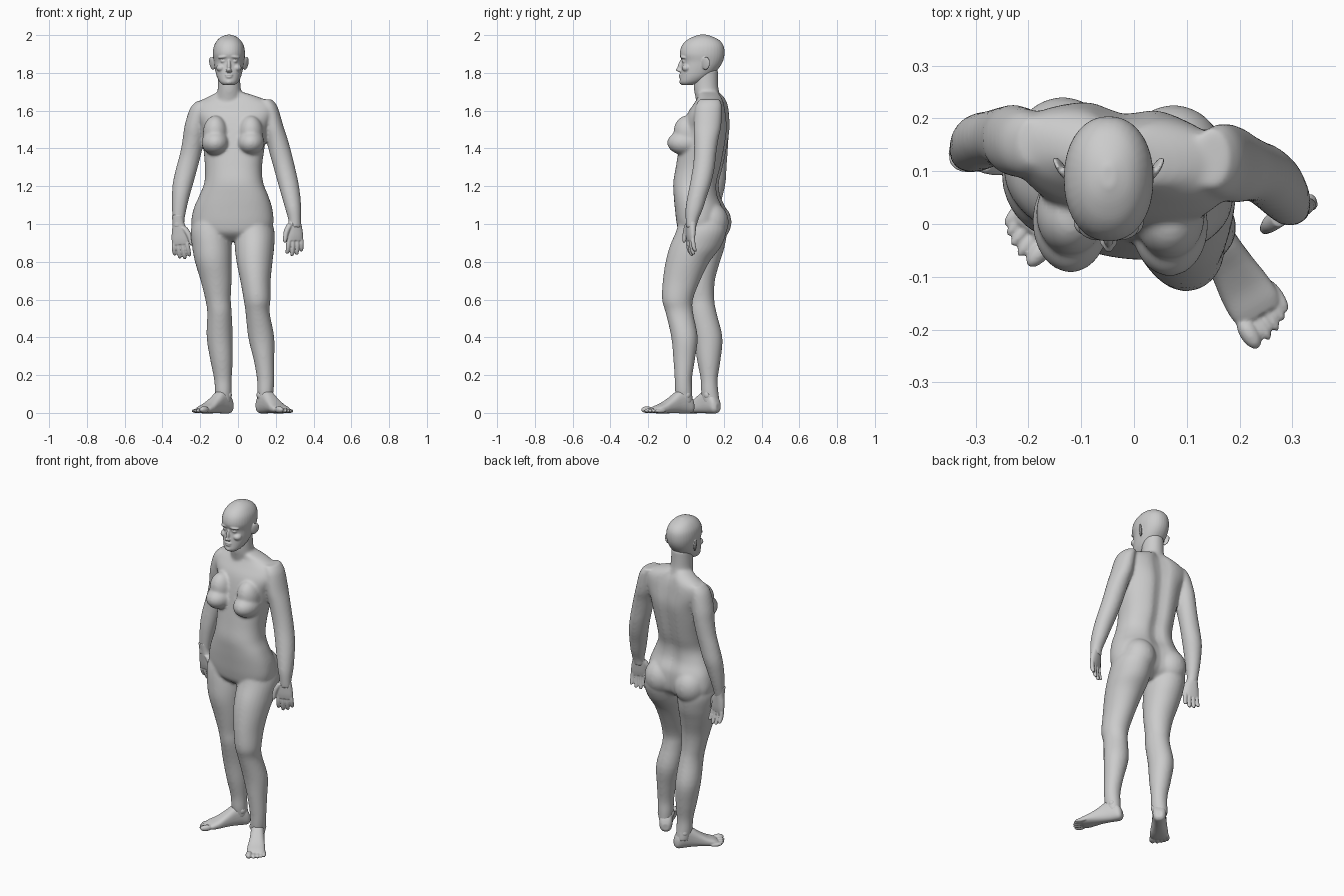
import bpy, bmesh
from math import cos, sin, pi, exp, radians, copysign
from mathutils import Matrix, Vector, Euler

I = Matrix.Identity(4)


def loft(bm, rows, mat=I, n=28, p=1.0, skew=0.0, groove=0.0):
    """Closed skin through rows of (height, x0, x1, y0, y1), smoothly interpolated."""
    rows = [Vector(r) for r in rows]
    pts = []
    for i in range(len(rows) - 1):
        a, b, c, d = rows[max(i - 1, 0)], rows[i], rows[i + 1], rows[min(i + 2, len(rows) - 1)]
        for k in range(4):
            t = k / 4
            pts.append(0.5 * (2 * b + (c - a) * t + (2 * a - 5 * b + 4 * c - d) * t * t
                              + (3 * b - a - 3 * c + d) * t ** 3))
    pts.append(rows[-1])
    rings = []
    for z, x0, x1, y0, y1 in pts:
        ring = []
        for j in range(n):
            c, s = cos(2 * pi * j / n), sin(2 * pi * j / n)
            x = (x1 - x0) / 2 * copysign(abs(c) ** p, c)
            y = (y1 - y0) / 2 * copysign(abs(s) ** p, s) + skew * x
            y -= groove * max(0, s) * exp(-(c / 0.2) ** 2)
            ring.append(bm.verts.new(mat @ Vector(((x0 + x1) / 2 + x, (y0 + y1) / 2 + y, z))))
        rings.append(ring)
    for a, b in zip(rings, rings[1:]):
        for j in range(n):
            bm.faces.new((a[j], a[(j + 1) % n], b[(j + 1) % n], b[j]))
    bm.faces.new(rings[0])
    bm.faces.new(rings[-1])


def blob(bm, loc, rad, rot=(0, 0, 0), mat=I):
    m = Matrix.LocRotScale(Vector(loc), Euler([radians(a) for a in rot]), Vector(rad))
    bmesh.ops.create_uvsphere(bm, u_segments=24, v_segments=16, radius=1, matrix=mat @ m)


def finish(bm, name, voxel, smooth):
    """Fuse the overlapping volumes into one smooth skin."""
    bmesh.ops.recalc_face_normals(bm, faces=bm.faces)
    me = bpy.data.meshes.new(name)
    bm.to_mesh(me)
    bm.free()
    ob = bpy.data.objects.new(name, me)
    bpy.context.collection.objects.link(ob)
    r = ob.modifiers.new("fuse", 'REMESH')
    r.mode, r.voxel_size, r.use_smooth_shade = 'VOXEL', voxel, True
    s = ob.modifiers.new("smooth", 'SMOOTH')
    s.factor, s.iterations = 0.5, smooth


# Body: torso, breasts, buttocks, neck, arms and legs
bm = bmesh.new()
loft(bm, [(.91, -.13, .07, .02, .15), (.95, -.22, .16, -.03, .20), (1.0, -.247, .187, -.045, .215),
          (1.08, -.235, .182, -.055, .21), (1.15, -.205, .16, -.062, .18), (1.22, -.178, .133, -.065, .175),
          (1.30, -.175, .127, -.052, .195), (1.40, -.183, .14, -.035, .215), (1.50, -.195, .155, -.015, .23),
          (1.58, -.23, .185, .01, .225), (1.635, -.225, .18, .045, .215), (1.67, -.165, .115, .065, .20),
          (1.70, -.105, .02, .065, .175)], n=48, p=.88, skew=-.12, groove=.022)
loft(bm, [(1.6, -.125, .03, .06, .19), (1.66, -.118, .025, .052, .185), (1.71, -.108, .016, .042, .173),
          (1.76, -.106, .012, .04, .17), (1.82, -.105, .01, .04, .17)])
for x, y in ((-.12, .005), (.068, -.002)):
    blob(bm, (x, y, 1.43), (.073, .098, .066))
    blob(bm, (x, y + .015, 1.48), (.066, .078, .095), (12, 0, 0))
for x, y in ((-.135, .145), (.075, .13)):
    blob(bm, (x, y, 1.01), (.094, .096, .105))
# Left arm, right arm
loft(bm, [(1.65, -.22, -.16, .11, .20), (1.61, -.255, -.15, .09, .215), (1.52, -.283, -.165, .09, .225),
          (1.45, -.293, -.178, .10, .225), (1.37, -.308, -.195, .11, .22), (1.30, -.327, -.213, .11, .215),
          (1.22, -.345, -.235, .103, .21), (1.15, -.35, -.255, .098, .195), (1.08, -.35, -.272, .098, .177),
          (1.02, -.347, -.283, .10, .16), (.98, -.347, -.283, .10, .15)])
loft(bm, [(1.66, .11, .18, .07, .18), (1.62, .12, .21, .05, .19), (1.52, .13, .24, .04, .187),
          (1.45, .148, .263, .042, .172), (1.37, .168, .285, .042, .16), (1.30, .188, .302, .036, .152),
          (1.22, .21, .32, .022, .135), (1.15, .23, .33, .008, .112), (1.08, .25, .335, -.003, .09),
          (1.02, .266, .334, -.002, .065), (.98, .266, .334, 0, .055)])
# Left leg, right leg
loft(bm, [(1.05, -.22, -.06, .0, .19), (.97, -.25, -.042, -.02, .215), (.88, -.243, -.033, -.03, .205),
          (.80, -.228, -.033, -.03, .18), (.70, -.198, -.034, -.012, .153), (.60, -.173, -.038, .005, .15),
          (.53, -.163, -.033, .012, .162), (.40, -.166, -.028, .04, .193), (.28, -.147, -.028, .058, .183),
          (.18, -.127, -.033, .077, .168), (.11, -.122, -.033, .08, .172), (.05, -.115, -.035, .09, .18)])
loft(bm, [(1.05, -.005, .16, -.03, .19), (.97, -.017, .192, -.05, .215), (.88, -.017, .192, -.087, .185),
          (.80, -.008, .183, -.108, .125), (.70, .012, .173, -.123, .075), (.60, .03, .172, -.127, .037),
          (.53, .04, .168, -.108, .038), (.40, .054, .192, -.078, .062), (.28, .083, .192, -.067, .047),
          (.18, .10, .192, -.06, .032), (.11, .102, .188, -.058, .034), (.05, .107, .178, -.05, .035)])
finish(bm, "body", .0075, 10)

# Head with brow, eyes, cheeks, nose, lips, chin and ears
bm = bmesh.new()
H = Matrix.Translation((-.048, 0, 0))
loft(bm, [(z, -w, w, a, b) for z, w, a, b in (
    (1.735, .028, -.02, .03), (1.75, .048, -.032, .08), (1.78, .064, -.03, .13), (1.82, .074, -.026, .17),
    (1.86, .08, -.022, .195), (1.90, .085, -.033, .204), (1.94, .08, -.024, .20), (1.97, .064, .0, .18),
    (1.99, .042, .035, .145), (2.002, .012, .07, .11))], H, n=36, p=.93)
for s in (-1, 1):
    blob(bm, (s * .032, -.014, 1.884), (.028, .016, .009), (0, s * 8, s * 22), H)
    blob(bm, (s * .03, -.004, 1.862), (.016, .018, .011), (0, 0, 0), H)
    blob(bm, (s * .042, .004, 1.826), (.025, .026, .02), (0, 0, 0), H)
    blob(bm, (s * .009, -.034, 1.812), (.008, .01, .008), (0, 0, 0), H)
    blob(bm, (s * .09, .105, 1.85), (.007, .025, .036), (-12, s * 8, s * -30 + 0), H)
blob(bm, (0, -.026, 1.838), (.010, .017, .036), (-14, 0, 0), H)
blob(bm, (0, -.041, 1.817), (.010, .013, .010), (0, 0, 0), H)
blob(bm, (0, -.027, 1.789), (.022, .011, .006), (0, 0, 0), H)
blob(bm, (0, -.026, 1.778), (.019, .012, .006), (0, 0, 0), H)
blob(bm, (0, -.02, 1.752), (.020, .016, .014), (0, 0, 0), H)
finish(bm, "head", .004, 3)


# Hands: palm, four fingers and thumb (modelled as the right one, thumb at -x)
def hand(name, loc, rot, flip):
    m = (Matrix.Translation(loc) @ Euler([radians(a) for a in rot]).to_matrix().to_4x4()
         @ Matrix.Diagonal((flip, 1, 1, 1)))
    bm = bmesh.new()
    loft(bm, [(.05, -.031, .031, -.027, .027), (.0, -.032, .032, -.025, .025), (-.04, -.044, .040, -.023, .022),
              (-.08, -.047, .045, -.02, .018), (-.108, -.045, .044, -.015, .013)], m, p=.9)
    for x, length in ((-.036, .072), (-.012, .084), (.012, .078), (.035, .06)):
        rows = []
        for t, r in ((-.15, .011), (.0, .012), (.35, .0125), (.7, .0115), (.93, .009), (1.0, .004)):
            cx, cy = x * (1 + .12 * t), .016 * t * t
            rows.append((-.105 - length * t, cx - r, cx + r, cy - r, cy + r))
        loft(bm, rows, m, n=14)
    loft(bm, [(-.02, -.045, -.01, -.025, .012), (-.05, -.063, -.03, -.027, .007), (-.08, -.07, -.044, -.026, .0),
              (-.108, -.072, -.051, -.024, -.004), (-.12, -.067, -.057, -.019, -.009)], m, n=16)
    finish(bm, name, .004, 3)


hand("right_hand", (.30, .03, 1.02), (-3, 0, 20), 1)
hand("left_hand", (-.315, .127, 1.0), (3, -5, -12), -1)


# Feet: sole and instep, heel, ankle bones, five toes (big toe at -x of the local frame)
def foot(name, ankle, heading, flip):
    d = Vector((heading[0], heading[1], 0)).normalized()
    side = Vector((-d.y, d.x, 0)) * flip
    m = Matrix(((side.x, 0, d.x, ankle[0]), (side.y, 0, d.y, ankle[1]), (0, 1, 0, 0), (0, 0, 0, 1)))
    bm = bmesh.new()
    loft(bm, [(-.056, -.018, .018, .012, .05), (-.04, -.034, .034, -.002, .085), (.0, -.038, .038, -.003, .13),
              (.04, -.039, .039, -.002, .115), (.085, -.043, .043, -.002, .082), (.13, -.050, .049, -.003, .054),
              (.168, -.051, .050, -.002, .038), (.188, -.044, .040, .004, .028)], m, p=.8)
    for s in (-1, 1):
        blob(bm, (s * .034, .095, -.004), (.013, .02, .018), (0, 0, 0), m)
    for x, u, r in ((-.037, .205, .018), (-.010, .203, .0125), (.012, .196, .0118), (.031, .186, .011),
                    (.047, .174, .0105)):
        blob(bm, (x, r * .95, u), (r, r, .034), (0, 0, 0), m)
    finish(bm, name, .0042, 3)


foot("right_foot", (.143, -.012), (.52, -.855), 1)
foot("left_foot", (-.076, .128), (-.64, -.77), -1)
